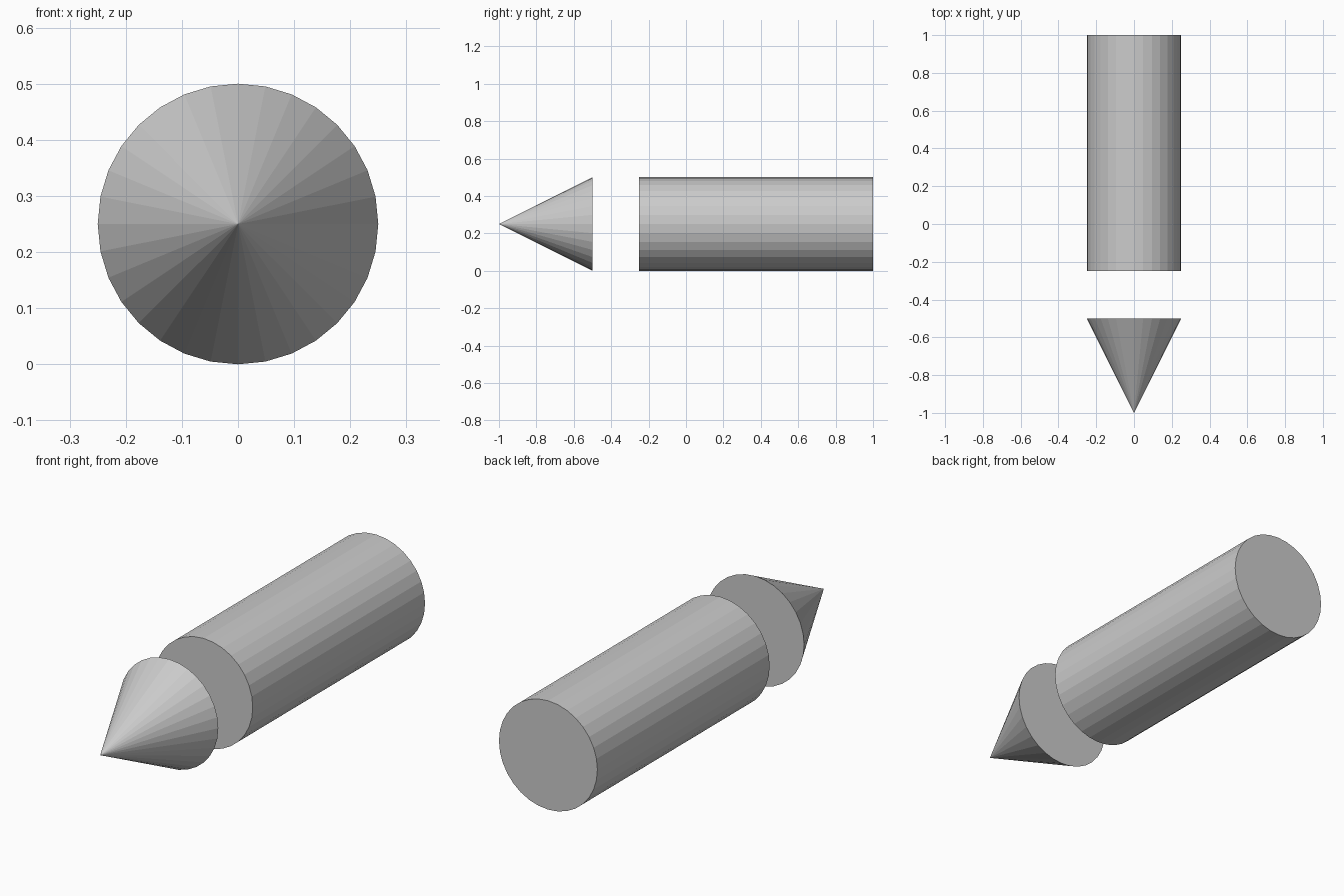
import bpy
from math import radians

if "Cube" in bpy.data.objects:
    bpy.data.objects.remove(bpy.data.objects["Cube"])

RADIUS = 0.25
SIDES = 32


def add_part(name, tip_radius, y_front, y_back):
    """Round part lying along y, narrowing to tip_radius at the front."""
    bpy.ops.mesh.primitive_cone_add(
        vertices=SIDES, radius1=RADIUS, radius2=tip_radius,
        depth=y_back - y_front,
        location=(0, (y_front + y_back) / 2, RADIUS),
        rotation=(radians(90), 0, 0))
    part = bpy.context.object
    part.name = name
    return part


# Pointed tip at the front, separated by a gap from the shaft
add_part("arrow_tip", 0.0, -1.0, -0.5)

# Long straight shaft behind it
add_part("arrow_shaft", RADIUS, -0.25, 1.0)
